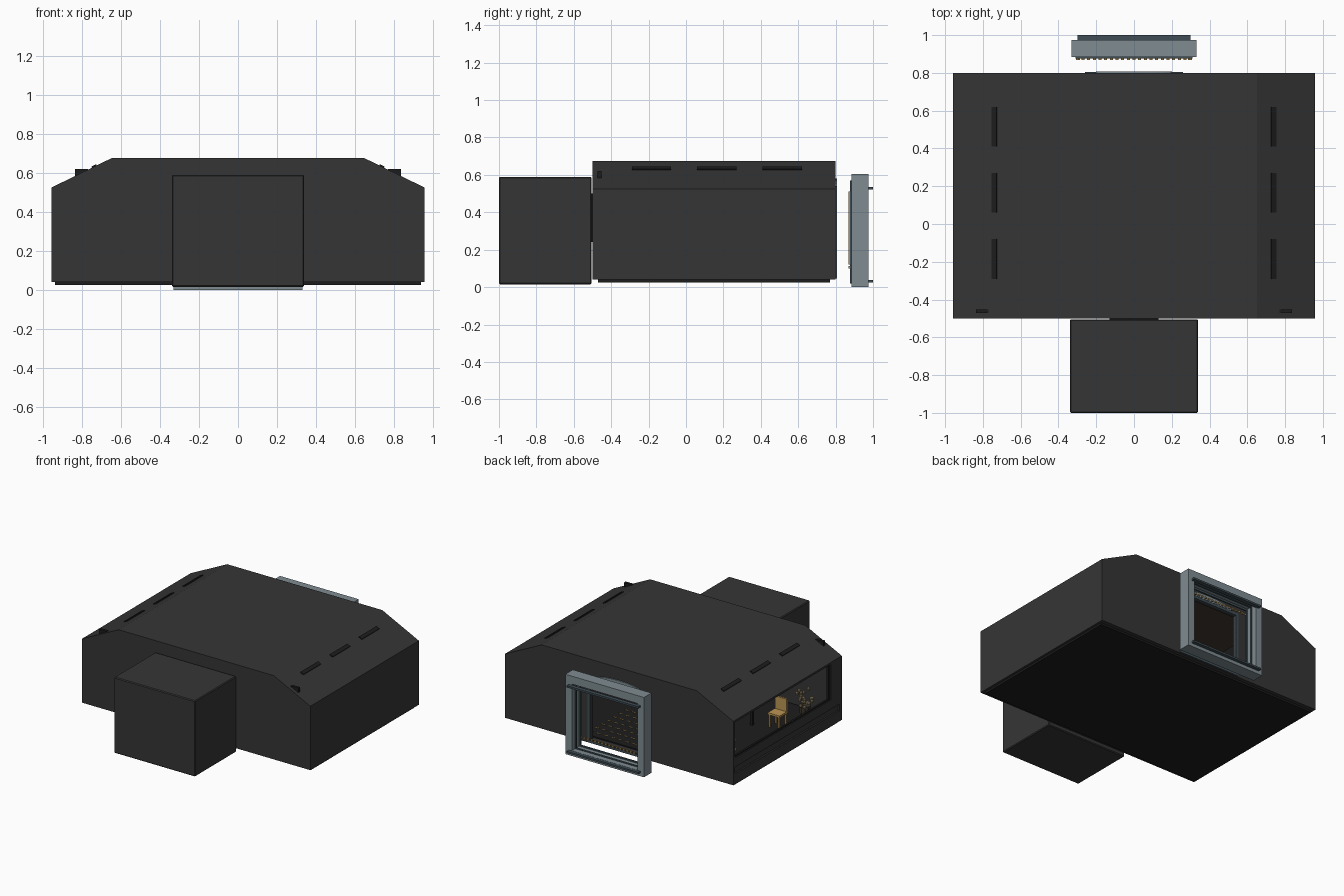
import bpy, bmesh, math, random
from mathutils import Vector

random.seed(4)
if "Cube" in bpy.data.objects:
    bpy.data.objects.remove(bpy.data.objects["Cube"])


def material(name, rgb):
    m = bpy.data.materials.new(name)
    m.use_nodes = True
    m.diffuse_color = (*rgb, 1)
    m.node_tree.nodes["Principled BSDF"].inputs["Base Color"].default_value = (*rgb, 1)
    return m


charcoal = material("charcoal", (0.036, 0.036, 0.036))
black = material("near black", (0.012, 0.012, 0.012))
steel = material("blue grey steel", (0.21, 0.26, 0.285))
dark_steel = material("dark blue steel", (0.05, 0.075, 0.09))
gold = material("gold", (0.5, 0.3, 0.09))
brown = material("dark brown", (0.05, 0.04, 0.028))
tan = material("tan leaves", (0.3, 0.24, 0.14))


def finish(name, bm, mat):
    bmesh.ops.recalc_face_normals(bm, faces=bm.faces)
    me = bpy.data.meshes.new(name)
    bm.to_mesh(me)
    bm.free()
    me.materials.append(mat)
    ob = bpy.data.objects.new(name, me)
    bpy.context.collection.objects.link(ob)
    return ob


def add_box(bm, x, y, z):
    """Box from three (low, high) ranges."""
    vs = bmesh.ops.create_cube(bm, size=1)["verts"]
    for v in vs:
        v.co = Vector([r[0] + (c + 0.5) * (r[1] - r[0]) for r, c in zip((x, y, z), v.co)])
    return vs


def boxes(name, mat, *ranges):
    bm = bmesh.new()
    for r in ranges:
        add_box(bm, *r)
    return finish(name, bm, mat)


def prism(name, mat, points, y0, y1):
    """Extrude an x-z profile along y."""
    bm = bmesh.new()
    face = bm.faces.new([bm.verts.new((x, y0, z)) for x, z in points])
    new = bmesh.ops.extrude_face_region(bm, geom=[face])["geom"]
    bmesh.ops.translate(bm, vec=(0, y1 - y0, 0), verts=[g for g in new if isinstance(g, bmesh.types.BMVert)])
    return finish(name, bm, mat)


def cut(target, cutter):
    mod = target.modifiers.new("cut", "BOOLEAN")
    mod.operation, mod.solver, mod.object = "DIFFERENCE", "EXACT", cutter
    bpy.context.view_layer.objects.active = target
    bpy.ops.object.modifier_apply(modifier=mod.name)
    bpy.data.objects.remove(cutter)


def section(wall, low, high, shoulder, top_half):
    right = [(wall, low), (wall, shoulder), (top_half, high)]
    return right + [(-x, z) for x, z in reversed(right)]


def ring(name, mat, x, z, y, side, top, bottom):
    """Rectangular frame lying in the x-z plane."""
    return boxes(name, mat,
                 ((-x, -x + side), y, z), ((x - side, x), y, z),
                 ((-x + side, x - side), y, (z[1] - top, z[1])),
                 ((-x + side, x - side), y, (z[0], z[0] + bottom)))


# Main hall: hollow shell with a window side and a rear doorway
shell = prism("hall_shell", charcoal, section(0.957, 0.04, 0.675, 0.525, 0.65), -0.5, 0.8)
cut(shell, prism("hollow", charcoal, section(0.93, 0.065, 0.65, 0.512, 0.64), -0.47, 0.77))
cut(shell, boxes("window_cutter", charcoal, ((-1.1, -0.9), (-0.37, 0.78), (0.24, 0.51))))
cut(shell, boxes("groove_cutter", charcoal, ((-1.1, -0.945), (-0.47, 0.78), (0.12, 0.17))))
cut(shell, boxes("door_cutter", charcoal, ((-0.24, 0.24), (0.7, 0.9), (0.066, 0.52))))
boxes("base_plate", black, ((-0.94, 0.94), (-0.47, 0.77), (0.025, 0.04)))
boxes("ceiling_lining", brown, ((-0.63, 0.63), (-0.46, 0.76), (0.64, 0.649)))
boxes("window_posts", black, ((-0.95, -0.935), (-0.37, -0.35), (0.24, 0.51)),
      ((-0.95, -0.935), (-0.37, 0.78), (0.235, 0.25)))

# Roof slots and corner lamps on the slopes
slope = math.atan2(0.15, 0.307)
for side, label in ((1, "left"), (-1, "right")):
    for i, y in enumerate((-0.185, 0.165, 0.515)):
        slot = boxes(f"{label}_roof_slot_{i + 1}", black, ((-0.014, 0.014), (-0.105, 0.105), (-0.01, 0.006)))
        slot.location = (side * 0.738, y, 0.633)
        slot.rotation_euler.y = side * slope
    lamp = boxes(f"{label}_corner_lamp", black, ((-0.033, 0.033), (-0.01, 0.01), (0.58, 0.62)))
    lamp.location = (side * 0.803, -0.462, 0)

# Front annex block with its joining panel
annex = boxes("front_annex", charcoal, ((-0.34, 0.34), (-1, -0.505), (0.015, 0.59)))
bev = annex.modifiers.new("edge", "BEVEL")
bev.width, bev.segments = 0.006, 1
boxes("annex_joint", black, ((-0.13, 0.13), (-0.51, -0.495), (0.24, 0.5)))

# Doorway trim and the low arch over it
ring("doorway_trim", dark_steel, 0.26, (0.045, 0.54), (0.79, 0.806), 0.02, 0.02, 0.015)
arch = [(0.2 * math.cos(a * math.pi / 10), 0.54 + 0.04 * math.sin(a * math.pi / 10)) for a in range(11)]
prism("doorway_arch", steel, arch, 0.795, 0.808)

# Freestanding rear frame, its rear bars, backing ring and gold studs
ring("rear_frame", steel, 0.33, (0, 0.605), (0.885, 0.975), 0.055, 0.06, 0.04)
ring("frame_backing", dark_steel, 0.31, (0.02, 0.57), (0.876, 0.886), 0.045, 0.04, 0.03)
boxes("frame_bars", dark_steel, *[((-0.3, 0.3), (0.97, 1.0), (z, z + 0.014)) for z in (0.025, 0.522)])
ring("frame_inner_lip", dark_steel, 0.28, (0.035, 0.55), (0.92, 0.935), 0.012, 0.012, 0.01)
studs = [((x * 0.03 - 0.008, x * 0.03 + 0.008), (0.868, 0.878), (z, z + 0.012))
         for z in (0.1, 0.5) for x in range(-10, 11)]
strips = [((s * 0.295 - 0.01, s * 0.295 + 0.01), (0.868, 0.878), (0.12, 0.5)) for s in (-1, 1)]
boxes("gold_frame_studs", gold, *studs, *strips)

# Interior floor with rows of small gold inlays
boxes("floor", black, ((-0.92, 0.92), (-0.46, 0.76), (0.066, 0.075)))
boxes("floor_inlays", gold, *[((x * 0.06 - 0.015, x * 0.06 + 0.015), (y * 0.07, y * 0.07 + 0.006), (0.074, 0.078))
                              for x in range(-5, 6) for y in range(-4, 11)])


# Interior furniture: table, chairs and potted plants
def table(name, x, y):
    legs = [((x + a - 0.01, x + a + 0.01), (y + b - 0.01, y + b + 0.01), (0.07, 0.23))
            for a in (-0.09, 0.09) for b in (-0.12, 0.12)]
    boxes(name + "_legs", black, *legs)
    boxes(name + "_top", dark_steel, ((x - 0.11, x + 0.11), (y - 0.14, y + 0.14), (0.23, 0.25)))


def chair(name, x, y):
    legs = [((x + a - 0.006, x + a + 0.006), (y + b - 0.006, y + b + 0.006), (0.07, 0.17))
            for a in (-0.04, 0.04) for b in (-0.04, 0.04)]
    boxes(name, gold, *legs, ((x - 0.05, x + 0.05), (y - 0.05, y + 0.05), (0.17, 0.185)),
          ((x - 0.05, x + 0.05), (y - 0.05, y - 0.035), (0.185, 0.28)))


def plant(name, x, y):
    bm = bmesh.new()
    bmesh.ops.create_cone(bm, cap_ends=True, segments=10, radius1=0.03, radius2=0.042, depth=0.12)
    bmesh.ops.translate(bm, vec=(x, y, 0.135), verts=bm.verts)
    finish(name + "_pot", bm, brown)
    bm = bmesh.new()
    for _ in range(22):
        vs = bmesh.ops.create_icosphere(bm, subdivisions=1, radius=0.014)["verts"]
        offset = Vector((random.uniform(-0.05, 0.05), random.uniform(-0.05, 0.05), random.uniform(0.19, 0.31)))
        bmesh.ops.translate(bm, vec=Vector((x, y, 0)) + offset, verts=vs)
    finish(name + "_leaves", bm, tan)


table("table", -0.45, 0.1)
for i, (x, y) in enumerate(((-0.7, -0.1), (-0.2, 0.1))):
    chair(f"chair_{i + 1}", x, y)
for i, (x, y) in enumerate(((-0.8, -0.28), (-0.8, 0.66), (0.75, -0.3), (0.75, 0.6))):
    plant(f"plant_{i + 1}", x, y)
